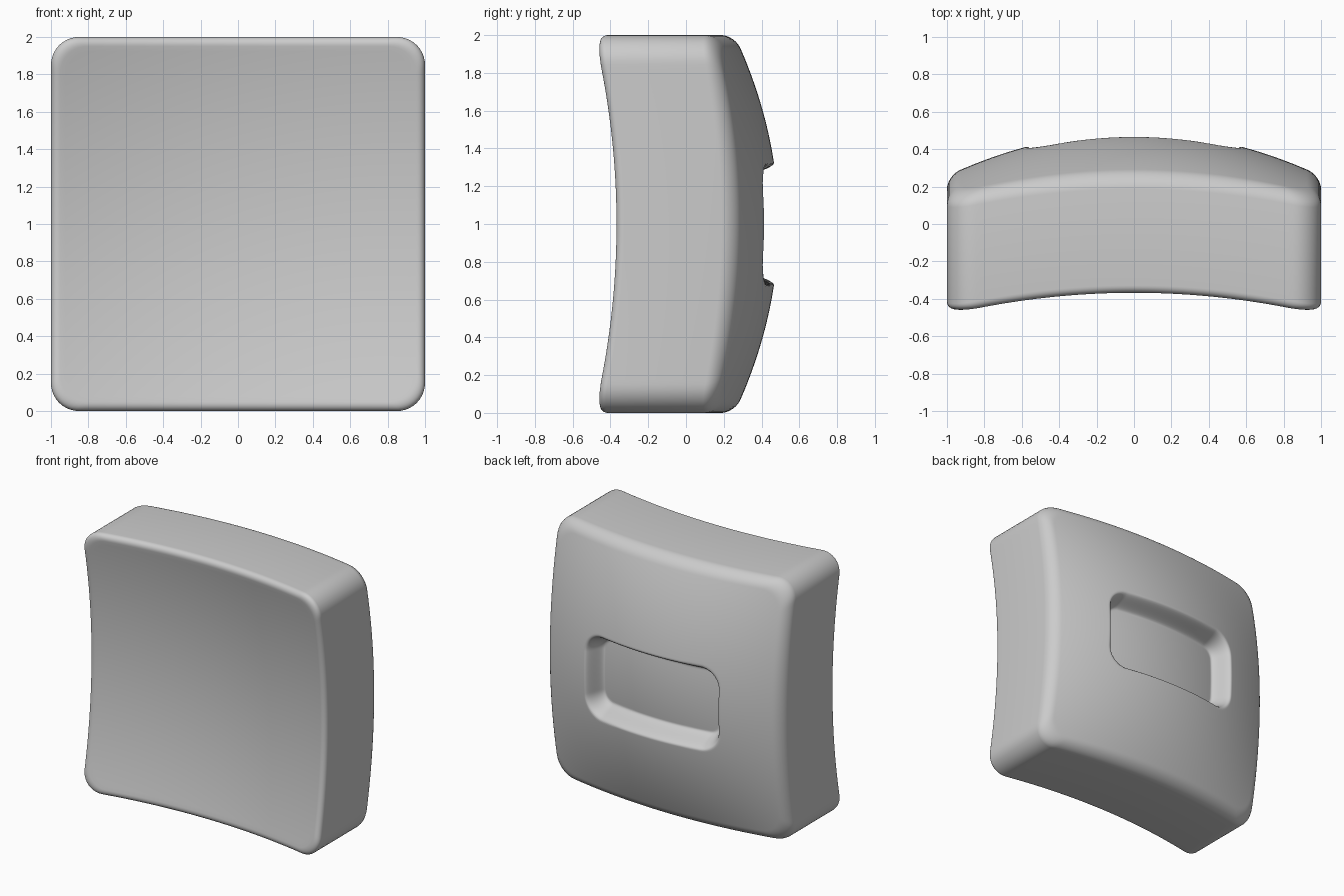
import bpy, bmesh, math

if "Cube" in bpy.data.objects:
    bpy.data.objects.remove(bpy.data.objects["Cube"])

SEG = 320            # points round the outline
CORNER = 0.15        # outline corner radius
BEND = 0.118         # shared two-way curvature of both faces


def outline():
    """Rounded square of half size 1, evenly sampled."""
    s, arc = 1 - CORNER, CORNER * math.pi / 2
    side = 2 * s + arc
    pts = []
    for i in range(SEG):
        q, d = divmod(i * 4 * side / SEG, side)
        if d < 2 * s:
            x, z = 1, -s + d
        else:
            a = (d - 2 * s) / CORNER
            x, z = s + CORNER * math.cos(a), s + CORNER * math.sin(a)
        c, n = math.cos(q * math.pi / 2), math.sin(q * math.pi / 2)
        pts.append((x * c - z * n, x * n + z * c))
    return pts


def edge_drop(m, r):
    """Quarter-round falloff near the rim."""
    t = 1 - m
    return r - math.sqrt(max(0, r * r - (r - t) ** 2)) if t < r else 0


def recess(x, z, hx=0.53, hz=0.28, r=0.12, soft=0.045, depth=0.15):
    """Soft-walled rounded rectangular pocket."""
    dx, dz = abs(x) - hx + r, abs(z) - hz + r
    d = math.hypot(max(dx, 0), max(dz, 0)) + min(max(dx, dz), 0) - r
    t = min(1, max(0, (soft - d) / (2 * soft)))
    return depth * t * t * (3 - 2 * t)


def front(x, z, m):
    return -0.26 - BEND * (x * x + z * z) + edge_drop(m, 0.05)


def back(x, z, m):
    dome = 0.115 * (1 - (1 - x * x) * (1 - z * z))
    return 0.49 - BEND * (x * x + z * z) - dome - edge_drop(m, 0.07) - recess(x, z)


def scales(n, r):
    """Ring sizes: even inside, then fine steps round the rim."""
    inner = [(1 - r) * (i + 1) / n for i in range(n)]
    return inner + [1 - r + r * math.sin(math.pi / 2 * k / 8) for k in range(1, 9)]


bm = bmesh.new()
shape = outline()


def ring(m, face):
    return [bm.verts.new((x * m, face(x * m, z * m, m), z * m + 1)) for x, z in shape]


# Concentric rings: front centre, out to the rim, across the side, back to centre
rings = [ring(m, front) for m in scales(36, 0.05)]
rings += [ring(m, back) for m in reversed(scales(110, 0.07))]
for a, b in zip(rings, rings[1:]):
    for i in range(SEG):
        j = (i + 1) % SEG
        bm.faces.new((a[i], a[j], b[j], b[i]))

# Close both centres
for loop, face in ((rings[0], front), (rings[-1], back)):
    c = bm.verts.new((0, face(0, 0, 0), 1))
    for i in range(SEG):
        bm.faces.new((loop[i], loop[(i + 1) % SEG], c))
bmesh.ops.recalc_face_normals(bm, faces=bm.faces)
for f in bm.faces:
    f.smooth = True

mesh = bpy.data.meshes.new("curved_cushion")
bm.to_mesh(mesh)
bm.free()
obj = bpy.data.objects.new("curved_cushion", mesh)
bpy.context.collection.objects.link(obj)
